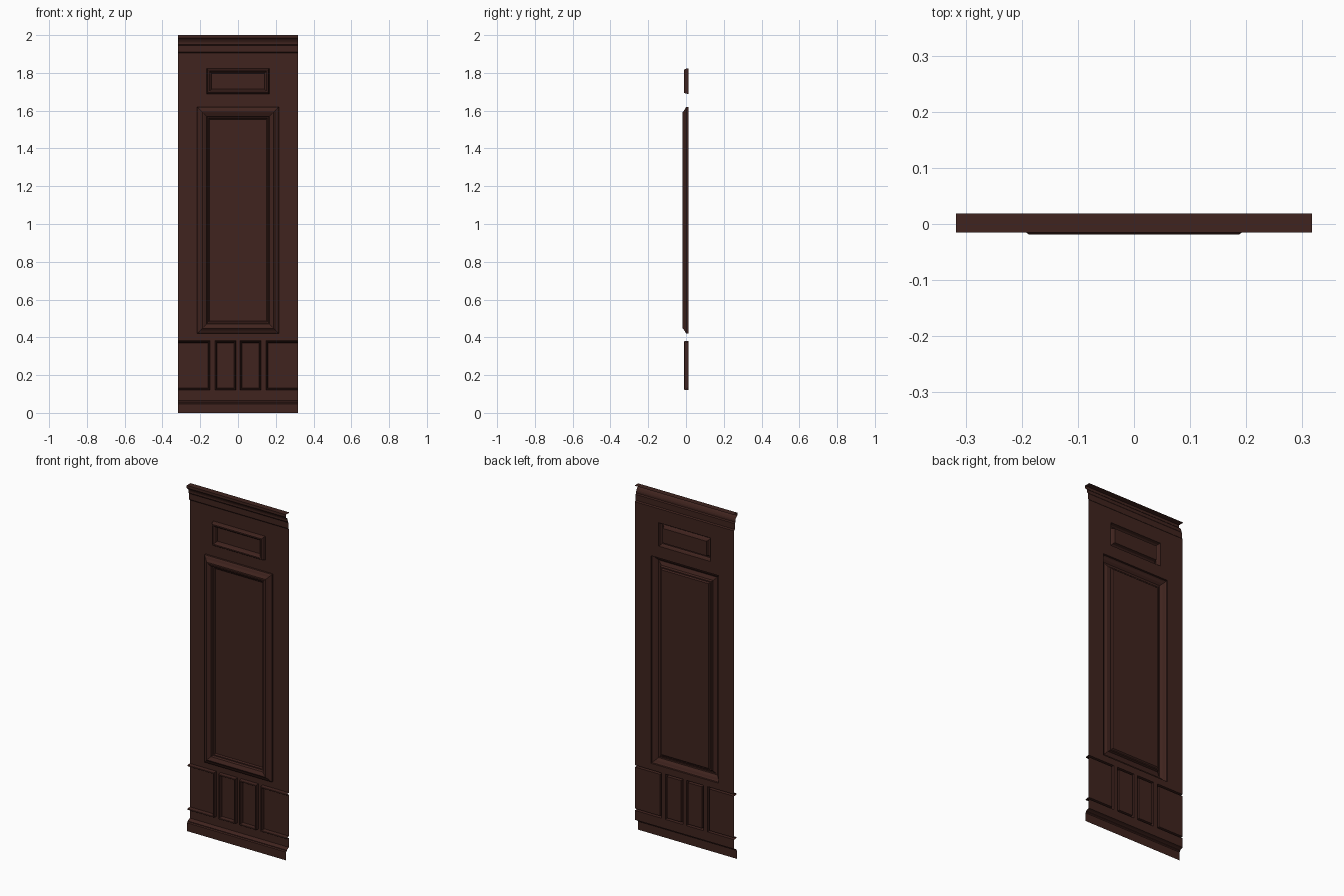
import bpy

if "Cube" in bpy.data.objects:
    bpy.data.objects.remove(bpy.data.objects["Cube"])

WALL, HALF = 0.013, 0.317          # wall plane depth, half width

wood = bpy.data.materials.new("dark_wood")
wood.diffuse_color = (0.05, 0.017, 0.013, 1)
wood.use_nodes = True
wood.node_tree.nodes["Principled BSDF"].inputs["Base Color"].default_value = wood.diffuse_color


def make(name, verts, faces):
    me = bpy.data.meshes.new(name)
    me.from_pydata(verts, [], faces)
    me.materials.append(wood)
    ob = bpy.data.objects.new(name, me)
    bpy.context.collection.objects.link(ob)
    return ob


def strip(name, profile):
    """Sweep a (y, z) profile across the full width as an open sheet."""
    v = [(x, y, z) for y, z in profile for x in (-HALF, HALF)]
    f = [(2*i, 2*i + 1, 2*i + 3, 2*i + 2) for i in range(len(profile) - 1)]
    make(name, v, f)


def frame(name, rect, levels, open_side=None):
    """Nested rectangles (inset, y) lofted into a moulding, last one filled."""
    x0, x1, z0, z1 = rect
    v, f = [], []
    for d, y in levels:
        a = x0 if open_side == "left" else x0 + d
        b = x1 if open_side == "right" else x1 - d
        v += [(a, y, z0 + d), (b, y, z0 + d), (b, y, z1 - d), (a, y, z1 - d)]
    skip = {"right": 1, "left": 3}.get(open_side)
    for i in range(len(levels) - 1):
        for k in range(4):
            if k != skip:
                n = (k + 1) % 4
                f.append((4*i + k, 4*i + n, 4*i + 4 + n, 4*i + 4 + k))
    t = 4 * (len(levels) - 1)
    f.append((t, t + 1, t + 2, t + 3))
    make(name, v, f)


# Moulding cross-sections: (inset, depth)
MAIN = [(0, WALL), (0, 0.002), (0.006, -0.003), (0.016, -0.008), (0.028, -0.0185),
        (0.033, -0.0185), (0.05, -0.010), (0.054, 0.002), (0.06, 0.002), (0.066, 0.009)]
SMALL = [(0, WALL), (0.003, -0.004), (0.008, -0.011), (0.015, -0.011),
         (0.022, -0.003), (0.026, WALL)]
LOW = [(0, WALL), (0.002, -0.008), (0.005, -0.011), (0.008, -0.008), (0.011, WALL)]

panels = [
    ("main_panel", (-0.216, 0.216, 0.42, 1.62), MAIN, None),
    ("upper_panel", (-0.166, 0.166, 1.688, 1.824), SMALL, None),
    ("lower_panel_outer_left", (-HALF, -0.147, 0.12, 0.382), LOW, "left"),
    ("lower_panel_inner_left", (-0.122, -0.011, 0.12, 0.382), LOW, None),
    ("lower_panel_inner_right", (0.011, 0.122, 0.12, 0.382), LOW, None),
    ("lower_panel_outer_right", (0.147, HALF, 0.12, 0.382), LOW, "right"),
]
for p in panels:
    frame(*p)

# Flat wall sheet with openings where the panels sit
xs = sorted({-HALF, HALF} | {x for p in panels for x in p[1][:2]})
zs = sorted({0.066, 1.905} | {z for p in panels for z in p[1][2:]})
verts = [(x, WALL, z) for z in zs for x in xs]
faces = []
n = len(xs)
for j in range(len(zs) - 1):
    for i in range(n - 1):
        cx, cz = (xs[i] + xs[i + 1]) / 2, (zs[j] + zs[j + 1]) / 2
        if not any(r[0] < cx < r[1] and r[2] < cz < r[3] for _, r, _, _ in panels):
            faces.append((j*n + i, j*n + i + 1, (j + 1)*n + i + 1, (j + 1)*n + i))
make("wall_sheet", verts, faces)

# Skirting board
strip("skirting", [(-0.012, 0), (-0.012, 0.048), (-0.007, 0.053), (-0.007, 0.057),
                   (0.002, 0.062), (WALL, 0.066)])

# Crown moulding, with a top shelf
strip("crown", [(WALL, 1.905), (0.007, 1.911), (0.007, 1.945), (0.002, 1.951),
                (0.002, 1.960), (0.0, 1.967), (-0.005, 1.976), (-0.012, 1.981),
                (-0.0155, 1.985), (-0.0155, 2.0), (0.0185, 2.0)])
